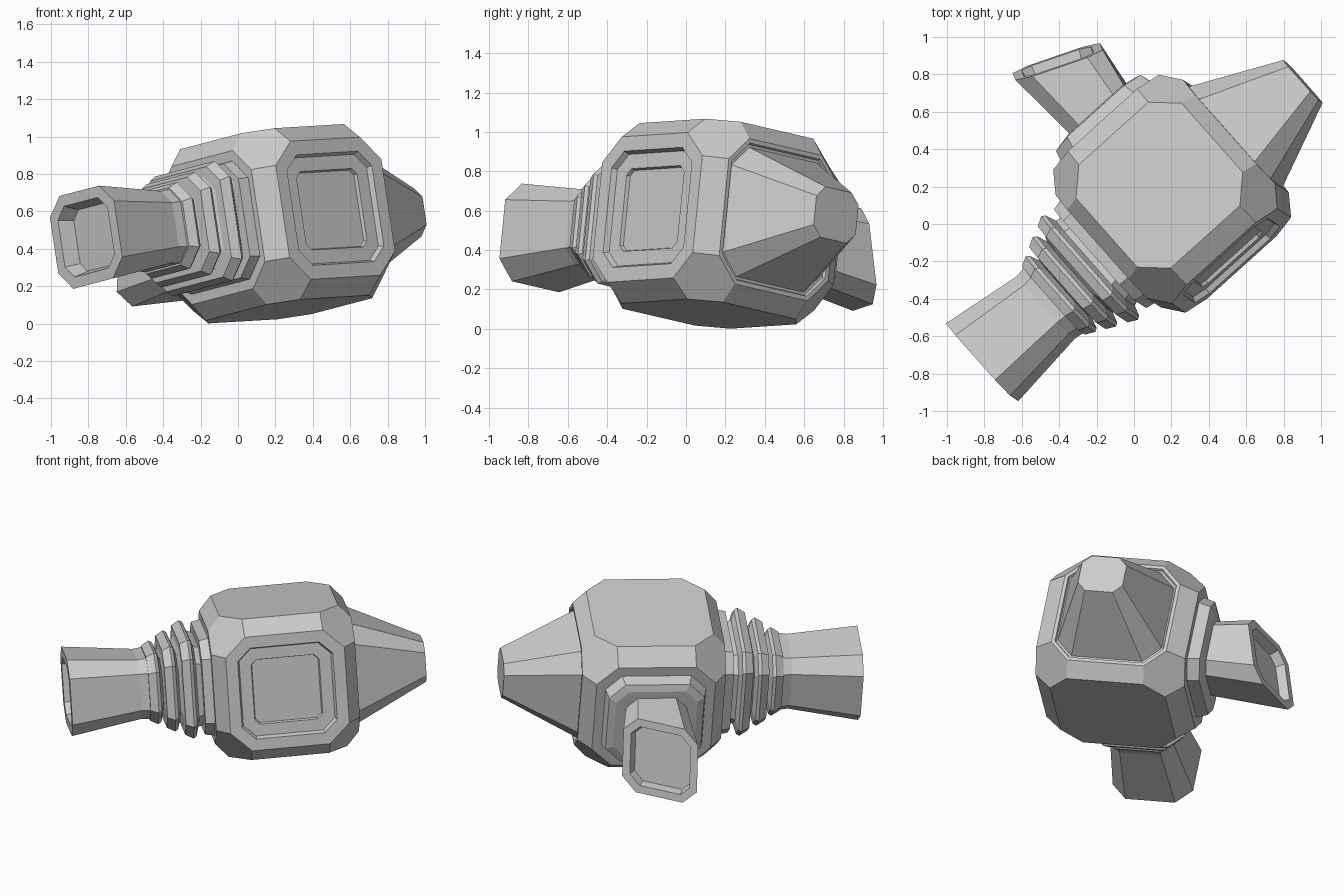
import bpy, bmesh
from mathutils import Matrix, Vector
from itertools import product
from math import cos, sin, radians

if "Cube" in bpy.data.objects:
    bpy.data.objects.remove(bpy.data.objects["Cube"])

# Tilted frame: x along tapered nose, y along rear pipe, z through the top face
W = Vector((-.147, .098, .984)).normalized()
U = Vector((cos(radians(42)), sin(radians(42)), .044))
U = (U - W * U.dot(W)).normalized()
B = W.cross(U)
FRAME = Matrix.Translation((.204, .162, .534)) @ Matrix((U, B, W)).transposed().to_4x4()


def finish(bm, name):
    bmesh.ops.recalc_face_normals(bm, faces=bm.faces)
    bm.transform(FRAME)
    me = bpy.data.meshes.new(name)
    bm.to_mesh(me)
    bm.free()
    ob = bpy.data.objects.new(name, me)
    bpy.context.collection.objects.link(ob)
    return ob


def inset(bm, face, steps):
    for thick, depth in steps:
        bm.normal_update()
        bmesh.ops.inset_individual(bm, faces=[face], thickness=thick,
                                   depth=depth, use_even_offset=True)


def octagon(p, q, c):
    return [(p, q - c), (p - c, q), (c - p, q), (-p, q - c),
            (-p, c - q), (c - p, -q), (p - c, -q), (p, c - q)]


def loft(name, place, sections, end_steps=(), slope=(0, 0), shift=(0, 0)):
    """Octagon sections (distance, half width, half height, chamfer);
    slope slants the last one and shift moves it sideways."""
    bm = bmesh.new()
    rings = []
    for i, (d, p, q, c) in enumerate(sections):
        k = i == len(sections) - 1
        rings.append([bm.verts.new(place(
            d + k * (slope[0] * a + slope[1] * b), a + k * shift[0], b + k * shift[1]))
            for a, b in octagon(p, q, c)])
    for r, s in zip(rings, rings[1:]):
        for i in range(8):
            j = (i + 1) % 8
            bm.faces.new((r[i], r[j], s[j], s[i]))
    bm.faces.new(rings[0])
    end = bm.faces.new(rings[-1])
    bmesh.ops.recalc_face_normals(bm, faces=bm.faces)
    inset(bm, end, end_steps)
    return finish(bm, name)


def along_x(d, a, b):
    return (d, a, b)


def along_y(d, a, b):
    return (a, d, b)


# Body: bevelled box with an octagon on each of six sides
F, E, C = (.46, .485, .465), (.38, .375, .375), (.25, .25, .25)
bm = bmesh.new()
for i in range(3):
    j, k = (i + 1) % 3, (i + 2) % 3
    for wide, narrow in ((j, k), (k, j)):
        for s in product((-1, 1), repeat=3):
            p = [0, 0, 0]
            p[i], p[wide], p[narrow] = s[i] * F[i], s[wide] * E[wide], s[narrow] * C[narrow]
            bm.verts.new(p)
bmesh.ops.convex_hull(bm, input=bm.verts)
bmesh.ops.dissolve_limit(bm, angle_limit=.2, verts=bm.verts, edges=bm.edges)
bmesh.ops.recalc_face_normals(bm, faces=bm.faces)
bm.normal_update()
panel = min(bm.faces, key=lambda f: f.normal.y)
nose_face = max(bm.faces, key=lambda f: f.normal.x)
# Front-right panel: recess with a sunken centre
inset(bm, panel, [(.075, 0), (.012, -.03), (.075, 0), (.006, -.02)])
# Shallow seat for the nose
inset(bm, nose_face, [(.022, 0), (.006, -.015)])
finish(bm, "body")

# Tapered nose
loft("nose", along_x, [(.43, .345, .34, .11), (.922, .145, .13, .055)],
     shift=(-.022, 0))

# Collar and three stepped bellows, shrinking outwards
loft("bellows_collar", along_x, [(-.44, .345, .325, .11), (-.52, .33, .31, .1)])
bellows = [(-.5, .27, .25, .09)]
for d, h in ((-.58, .345), (-.69, .3), (-.79, .255)):
    bellows += [(d + .025, h - .06, h - .08, .09), (d + .005, h - .01, h - .03, .1),
                (d - .015, h, h - .02, .1), (d - .065, h - .025, h - .045, .09)]
    if h > .26:
        bellows += [(d - .067, h - .075, h - .095, .08)]
loft("bellows", along_x, bellows)

# Flared front pipe with a recessed mouth
loft("front_pipe", along_x, [(-.8, .225, .205, .08), (-.91, .21, .195, .075),
                             (-1.36, .262, .252, .1)],
     [(.06, 0), (.025, -.09)], shift=(.012, -.01))

# Rear collar and slanted pipe
loft("rear_collar", along_y, [(.47, .325, .315, .1), (.56, .305, .295, .1),
                              (.575, .26, .25, .08)])
loft("rear_pipe", along_y, [(.55, .19, .2, .07), (.952, .228, .235, .085)],
     [(.05, 0), (.015, -.06)], slope=(-.43, -.3), shift=(.01, -.02))
